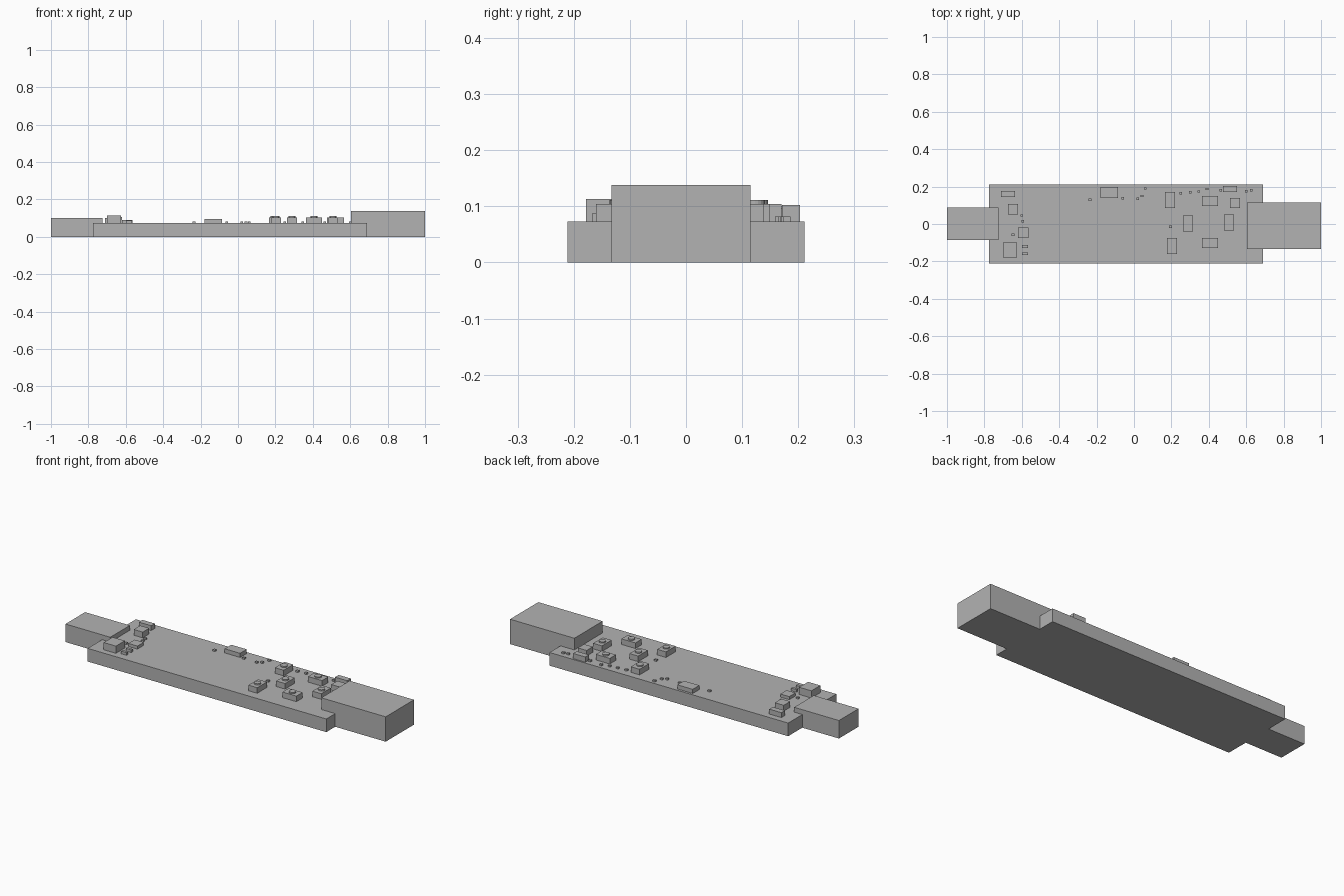
import bpy
import bmesh
from mathutils import Matrix

cube = bpy.data.objects.get("Cube")
if cube:
    bpy.data.objects.remove(cube, do_unlink=True)

grey = bpy.data.materials.new("plain_grey")
grey.use_nodes = True
grey.diffuse_color = (0.45, 0.45, 0.45, 1)
grey.node_tree.nodes["Principled BSDF"].inputs["Base Color"].default_value = grey.diffuse_color

TOP = 0.073  # upper face of the board


def finish(name, bm):
    mesh = bpy.data.meshes.new(name)
    bm.to_mesh(mesh)
    bm.free()
    mesh.materials.append(grey)
    obj = bpy.data.objects.new(name, mesh)
    bpy.context.collection.objects.link(obj)
    return obj


def add_box(bm, x0, x1, y0, y1, z0, z1):
    place = Matrix.Translation(((x0 + x1) / 2, (y0 + y1) / 2, (z0 + z1) / 2))
    size = Matrix.Diagonal((x1 - x0, y1 - y0, z1 - z0, 1))
    bmesh.ops.create_cube(bm, size=1, matrix=place @ size)


def box(name, *bounds):
    bm = bmesh.new()
    add_box(bm, *bounds)
    return finish(name, bm)


# Main body and end connectors
box("board_body", -0.775, 0.69, -0.211, 0.211, 0, TOP)
box("large_plug", 0.605, 1, -0.133, 0.115, 0, 0.138)
box("small_connector", -1, -0.725, -0.085, 0.087, 0, 0.1)

# Block components on the board
box("corner_block", -0.7, -0.625, -0.178, -0.1, TOP, 0.113)
box("middle_block", -0.675, -0.62, 0.05, 0.107, TOP, 0.105)
box("low_block", -0.62, -0.565, -0.075, -0.02, TOP, 0.09)
box("back_block", -0.71, -0.635, 0.145, 0.177, TOP, 0.1)
box("flat_chip", -0.18, -0.085, 0.14, 0.198, TOP, 0.096)
box("edge_block", 0.476, 0.551, 0.171, 0.203, TOP, 0.102)

# Push buttons: centre and whether the long side runs along x
buttons = [(0.193, 0.128, False), (0.406, 0.123, True), (0.289, 0.003, False),
           (0.203, -0.118, False), (0.406, -0.102, True), (0.508, 0.008, False),
           (0.54, 0.112, None)]
for i, (x, y, along_x) in enumerate(buttons, 1):
    hx = 0.043 if along_x else 0.027
    hy = 0.042 if along_x is False else 0.027
    bm = bmesh.new()
    add_box(bm, x - hx, x + hx, y - hy, y + hy, TOP, 0.104)
    if along_x is not None:
        bmesh.ops.create_cone(bm, cap_ends=True, segments=20, radius1=0.018, radius2=0.018,
                              depth=0.008, matrix=Matrix.Translation((x, y, 0.107)))
    finish(f"push_button_{i}", bm)

# Tiny surface parts
tiny = [(0.626, 0.18), (0.6, 0.175), (0.463, 0.18), (0.39, 0.187), (0.347, 0.174),
        (0.3, 0.17), (0.25, 0.165), (0.195, -0.015), (0.06, 0.19), (0.043, 0.15),
        (0.02, 0.135), (-0.06, 0.138), (-0.235, 0.13), (-0.6, 0.045),
        (-0.595, 0.015), (-0.647, -0.057)]
bm = bmesh.new()
for x, y in tiny:
    add_box(bm, x - 0.007, x + 0.007, y - 0.006, y + 0.006, TOP, 0.082)
for y in (-0.12, -0.16):
    add_box(bm, -0.6, -0.567, y - 0.007, y + 0.007, TOP, 0.088)
finish("tiny_surface_parts", bm)
